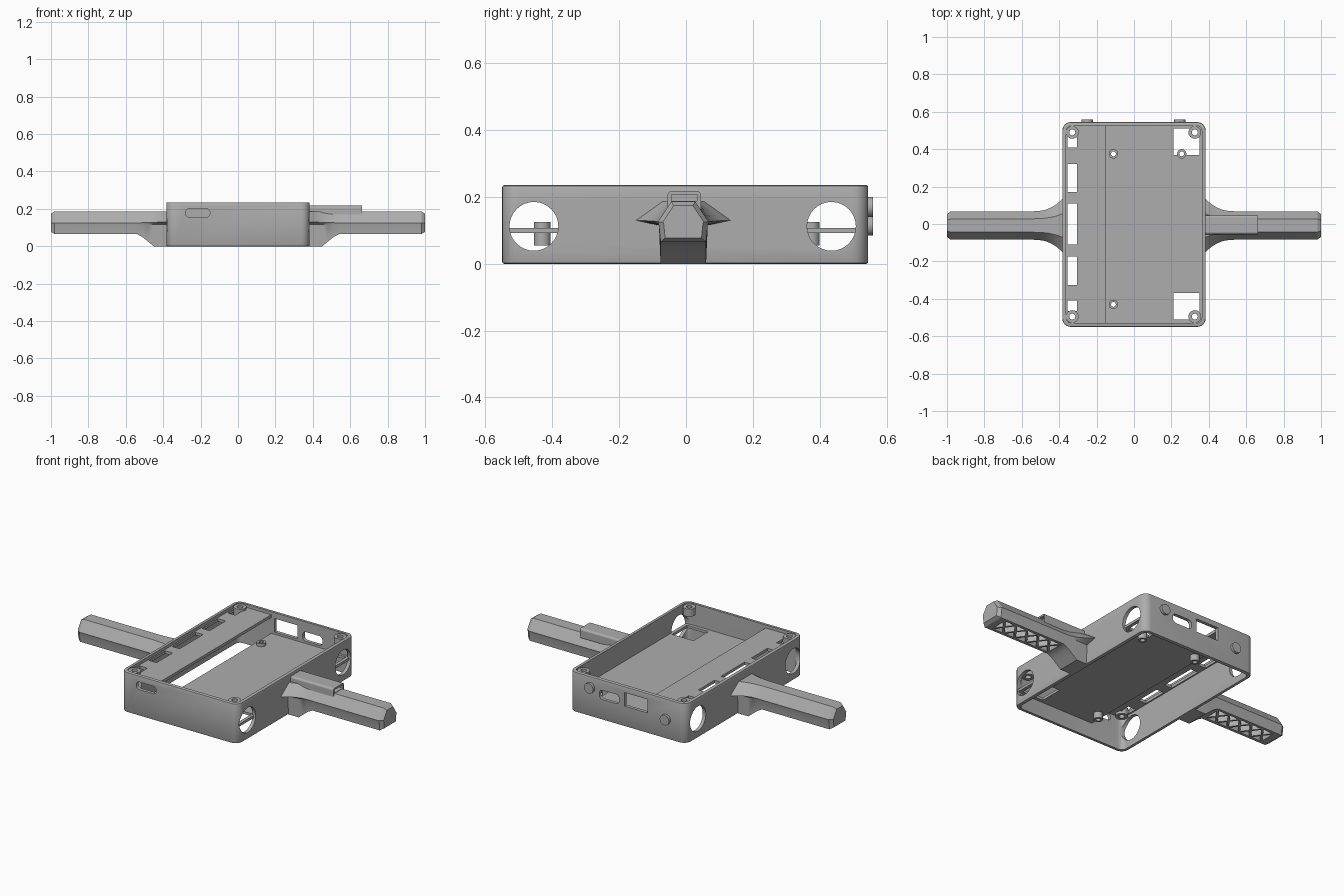
import bpy, bmesh, math
from mathutils import Matrix

old = bpy.data.objects.get("Cube")
if old:
    bpy.data.objects.remove(old, do_unlink=True)

grey = bpy.data.materials.new("mid grey plastic")
grey.use_nodes = True
COLOR = (0.42, 0.42, 0.42, 1)
grey.diffuse_color = COLOR
grey.node_tree.nodes["Principled BSDF"].inputs["Base Color"].default_value = COLOR


def finish(name, bm):
    bmesh.ops.recalc_face_normals(bm, faces=bm.faces)
    mesh = bpy.data.meshes.new(name)
    bm.to_mesh(mesh)
    bm.free()
    mesh.materials.append(grey)
    ob = bpy.data.objects.new(name, mesh)
    bpy.context.collection.objects.link(ob)
    return ob


def box(name, x0, x1, y0, y1, z0, z1):
    bm = bmesh.new()
    bmesh.ops.create_cube(bm, size=1)
    for v in bm.verts:
        v.co = ((x0, x1)[v.co.x > 0], (y0, y1)[v.co.y > 0], (z0, z1)[v.co.z > 0])
    return finish(name, bm)


def rod(name, center, radius, length, axis="Z", sides=32):
    bm = bmesh.new()
    bmesh.ops.create_cone(bm, cap_ends=True, segments=sides, radius1=radius,
                          radius2=radius, depth=length)
    turn = {"X": Matrix.Rotation(math.pi / 2, 4, "Y"),
            "Y": Matrix.Rotation(math.pi / 2, 4, "X"), "Z": Matrix()}[axis]
    bm.transform(Matrix.Translation(center) @ turn)
    return finish(name, bm)


def round_box(name, dims, radius, axis, edge=0.0):
    """Box whose edges along one axis are rounded, with an optional small edge bevel."""
    ob = box(name, *dims)
    bm = bmesh.new()
    bm.from_mesh(ob.data)
    edges = [e for e in bm.edges
             if abs((e.verts[0].co - e.verts[1].co)[axis]) > 1e-4]
    bmesh.ops.bevel(bm, geom=edges, offset=radius, segments=6, profile=0.5,
                    affect="EDGES")
    if edge:
        rim = [e for e in bm.edges
               if abs(e.verts[0].co[axis] - e.verts[1].co[axis]) < 1e-5
               and any(abs(f.normal[axis]) > 0.9 for f in e.link_faces)]
        bmesh.ops.bevel(bm, geom=rim, offset=edge, segments=2, profile=0.5,
                        affect="EDGES")
    bm.to_mesh(ob.data)
    bm.free()
    return ob


def cut(target, *cutters):
    for c in cutters:
        mod = target.modifiers.new("cut", "BOOLEAN")
        mod.operation, mod.solver, mod.object = "DIFFERENCE", "EXACT", c
        bpy.context.view_layer.objects.active = target
        bpy.ops.object.modifier_apply(modifier=mod.name)
        bpy.data.objects.remove(c, do_unlink=True)


def smooth(ob):
    bpy.ops.object.select_all(action="DESELECT")
    ob.select_set(True)
    bpy.context.view_layer.objects.active = ob
    bpy.ops.object.shade_smooth_by_angle(angle=math.radians(30))


# Case walls, open above and below, with sensor holes and port openings
case = round_box("case_walls", (-0.383, 0.383, -0.55, 0.545, 0, 0.235), 0.045, 2, 0.006)
cut(case,
    round_box("inner", (-0.363, 0.363, -0.53, 0.525, -0.1, 0.4), 0.03, 2),
    rod("hole", (0, -0.455, 0.112), 0.073, 1, "X"),
    rod("hole", (0, 0.435, 0.112), 0.073, 1, "X"),
    round_box("front_slot", (-0.28, -0.15, -0.6, -0.5, 0.155, 0.2), 0.02, 1),
    round_box("back_slot", (0.055, 0.185, 0.5, 0.6, 0.12, 0.175), 0.022, 1),
    box("port", -0.13, 0.02, 0.5, 0.6, 0.12, 0.2))
smooth(case)

# Raised shelf on the right side with its row of slots
shelf = box("raised_shelf", -0.37, -0.15, -0.535, 0.53, 0.2, 0.217)
for y0, y1 in ((0.41, 0.465), (0.17, 0.32), (-0.11, 0.11), (-0.325, -0.175), (-0.465, -0.41)):
    cut(shelf, box("slot", -0.355, -0.305, y0, y1, 0.1, 0.3))

# Lower mounting plate with open corner windows
plate = box("mounting_plate", -0.15, 0.37, -0.535, 0.53, 0.092, 0.107)
for s in (-1, 1):
    cut(plate, box("window", 0.21, 0.35, *sorted((s * 0.37, s * 0.51)), 0, 0.2))


def tube(name, x, y, radius, bore, z0, z1):
    ob = rod(name, (x, y, (z0 + z1) / 2), radius, z1 - z0)
    cut(ob, rod("bore", (x, y, 0.1), bore, 1))
    smooth(ob)


# Board standoffs through the plate
for x, y in ((-0.11, 0.375), (0.255, 0.375), (-0.11, -0.43)):
    cut(plate, rod("bore", (x, y, 0.1), 0.013, 1))
    tube("standoff", x, y, 0.025, 0.013, 0.055, 0.125)

# Corner screw bosses
for x in (-0.33, 0.325):
    for y in (-0.495, 0.49):
        cut(shelf, rod("bore", (x, y, 0.2), 0.016, 1))
        tube("corner_boss", x, y, 0.034, 0.016, 0.185, 0.23)

# Round buttons on the back wall
for x, z in ((0.245, 0.17), (-0.25, 0.115)):
    smooth(rod("back_button", (x, 0.545, z), 0.03, 0.03, "Y"))


def section(x):
    """Arm outline in y and z: wide with a foot at the wall, a plain grip further out."""
    t = max(0.0, min(1.0, (0.54 - x) / 0.16))
    wing = 0.07 * t ** 2.5
    foot = 0.065 * max(0.0, min(1.0, (x - 0.45) / 0.08))
    lip = 0.005 * t
    half = [(0.068, foot), (0.073, 0.115), (0.076 + wing, 0.125 + lip),
            (0.036 + wing * 0.4, 0.186)]
    return [(-0.008 + y, z) for y, z in half] + [(-0.008 - y, z) for y, z in reversed(half)]


def make_arm(name, side):
    bm = bmesh.new()
    rings = []
    for x in (0.37, 0.385, 0.4, 0.42, 0.45, 0.48, 0.51, 0.54, 0.98, 1.0):
        k = 0.8 if x == 1.0 else 1.0
        rings.append([bm.verts.new((side * x, -0.008 + (y + 0.008) * k, 0.127 + (z - 0.127) * k))
                      for y, z in section(x)])
    for a, b in zip(rings, rings[1:]):
        n = len(a)
        for i in range(n):
            bm.faces.new((a[i], a[(i + 1) % n], b[(i + 1) % n], b[i]))
    bm.faces.new(rings[0])
    bm.faces.new(rings[-1])
    arm = finish(name, bm)
    # End socket and the pocket underneath
    cut(arm, rod("socket", (side, -0.008, 0.13), 0.036, 0.06, "X"),
        box("pocket", *sorted((side * 0.55, side * 0.94)), -0.06, 0.044, 0, 0.11))
    smooth(arm)
    smooth(rod("socket_pin", (side * 0.975, -0.008, 0.13), 0.022, 0.03, "X"))
    # Crossed ribs across the pocket
    cells, pitch = 5, 0.078
    for i in range(cells):
        for s in (-1, 1):
            rib = box("pocket_rib", -0.067, 0.067, -0.006, 0.006, 0.0655, 0.112)
            rib.matrix_world = (Matrix.Translation((side * (0.589 + i * pitch), -0.008, 0))
                                @ Matrix.Rotation(s * math.atan2(0.104, pitch), 4, "Z"))


make_arm("left_arm", 1)
make_arm("right_arm", -1)

# Cable channel on top of the left arm
channel = round_box("cable_channel", (0.37, 0.662, -0.055, 0.045, 0.155, 0.217), 0.012, 0)
cut(channel, box("mouth", 0.5, 0.7, -0.043, 0.033, 0.188, 0.207))
